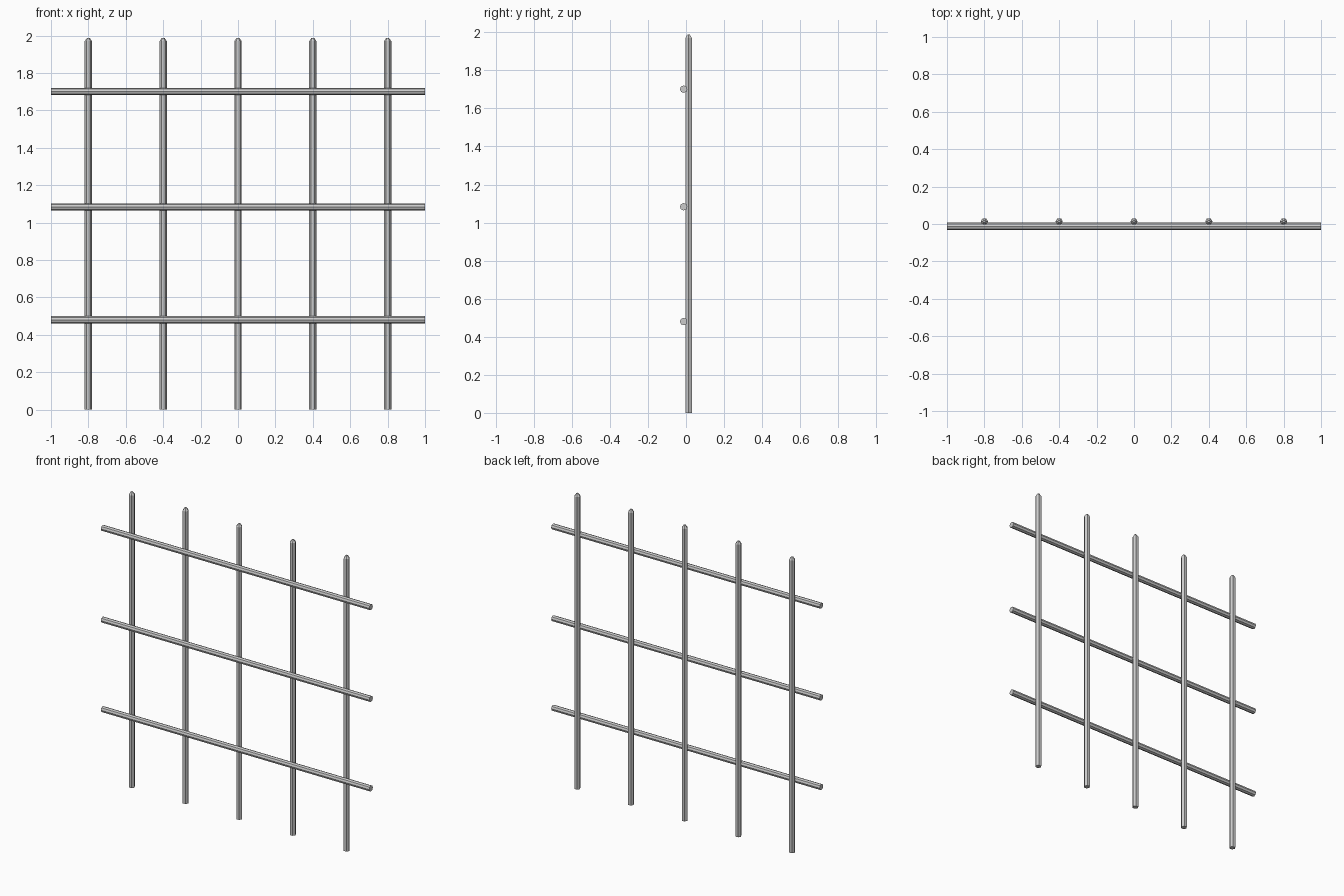
import bpy, bmesh
from math import cos, sin, pi

if "Cube" in bpy.data.objects:
    bpy.data.objects.remove(bpy.data.objects["Cube"])

R = 0.0195       # bar radius
OFF = 0.0125     # bars sit behind the rails, slightly overlapping

iron = bpy.data.materials.new("dark_iron")
iron.diffuse_color = (0.58, 0.58, 0.58, 1)
iron.use_nodes = True
iron.node_tree.nodes["Principled BSDF"].inputs["Base Color"].default_value = iron.diffuse_color


def bar(name, profile, axis, loc, sides):
    """Faceted rod lofted from (radius, height) rings along x or z."""
    bm = bmesh.new()
    rings = []
    for r, h in profile:
        ring = []
        for i in range(sides):
            a = 2 * pi * i / sides
            u, v = r * cos(a), r * sin(a)
            ring.append(bm.verts.new((u, v, h) if axis == 'z' else (h, u, v)))
        rings.append(ring)
    for a, b in zip(rings, rings[1:]):
        for i in range(sides):
            j = (i + 1) % sides
            bm.faces.new((a[i], a[j], b[j], b[i]))
    bm.faces.new(rings[0][::-1])
    bm.faces.new(rings[-1])
    bmesh.ops.recalc_face_normals(bm, faces=bm.faces)
    me = bpy.data.meshes.new(name)
    bm.to_mesh(me)
    bm.free()
    me.materials.append(iron)
    ob = bpy.data.objects.new(name, me)
    ob.location = loc
    bpy.context.collection.objects.link(ob)


# Upright bars with pointed tips
for k in range(5):
    bar(f"upright_bar_{k + 1}", [(R, 0), (R, 1.97), (0.007, 1.988)], 'z',
        (-0.8 + 0.4 * k, OFF + 0.001, 0), 6)

# Horizontal rails across the front
for k, z in enumerate((0.48, 1.083, 1.701)):
    bar(f"cross_rail_{k + 1}", [(R, -1), (R, 1)], 'x', (0, -OFF, z), 8)
